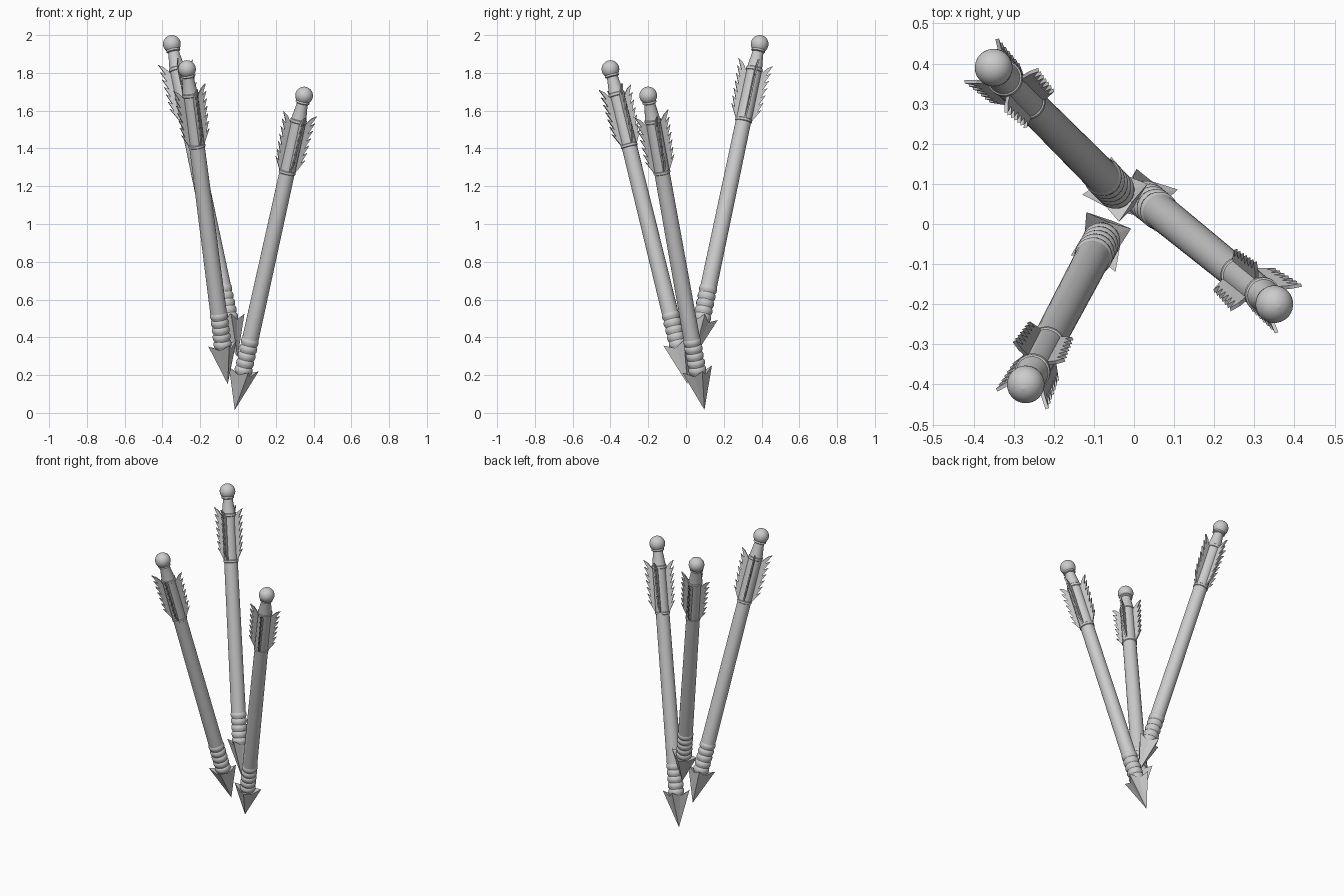
import bpy, bmesh
from math import cos, sin, pi, radians
from mathutils import Vector, Matrix

if "Cube" in bpy.data.objects:
    bpy.data.objects.remove(bpy.data.objects["Cube"])

LENGTH = 1.73  # tip to centre of end ball


def make_object(name, bm, matrix, smooth):
    bmesh.ops.recalc_face_normals(bm, faces=bm.faces)
    me = bpy.data.meshes.new(name)
    bm.to_mesh(me)
    bm.free()
    ob = bpy.data.objects.new(name, me)
    bpy.context.collection.objects.link(ob)
    ob.matrix_world = matrix
    if smooth:
        bpy.ops.object.select_all(action='DESELECT')
        ob.select_set(True)
        bpy.context.view_layer.objects.active = ob
        bpy.ops.object.shade_smooth_by_angle(angle=radians(35))
    return ob


def lathe(profile, sides=32):
    """Revolve (radius, height) points about the arrow axis."""
    bm = bmesh.new()
    rings = [[bm.verts.new((r * cos(2 * pi * i / sides), r * sin(2 * pi * i / sides), h))
              for i in range(sides)] for r, h in profile]
    for a, b in zip(rings, rings[1:]):
        for i in range(sides):
            j = (i + 1) % sides
            bm.faces.new((a[i], a[j], b[j], b[i]))
    bm.faces.new(rings[0])
    bm.faces.new(rings[-1])
    return bm


def head():
    """Four-cornered point with swept-back barbs."""
    bm = bmesh.new()
    tip = bm.verts.new((0, 0, 0))
    back = bm.verts.new((0, 0, 0.18))
    rim = []
    for i in range(8):
        r, h = (0.084, 0.225) if i % 2 == 0 else (0.047, 0.195)
        rim.append(bm.verts.new((r * cos(i * pi / 4), r * sin(i * pi / 4), h)))
    for i in range(8):
        j = (i + 1) % 8
        bm.faces.new((tip, rim[i], rim[j]))
        bm.faces.new((back, rim[j], rim[i]))
    return bm


def feathers(teeth=7, thick=0.009):
    """Four serrated vanes around the shaft."""
    bm = bmesh.new()
    outline = [(0.03, 1.31), (0.045, 1.315)]
    for i in range(teeth):
        t = i / (teeth - 1)
        h = 1.385 + 0.245 * t
        outline.append((0.083 + 0.012 * t, h))
        outline.append((0.062 + 0.006 * t, h - 0.018))
    outline += [(0.04, 1.575), (0.03, 1.575)]
    for k in range(4):
        rot = Matrix.Rotation(k * pi / 2, 4, 'Z')
        a, b = [[bm.verts.new(rot @ Vector((r, y, h))) for r, h in outline]
                for y in (-thick / 2, thick / 2)]
        bm.faces.new(a)
        bm.faces.new(b[::-1])
        for i in range(len(a)):
            j = (i + 1) % len(a)
            bm.faces.new((a[i], a[j], b[j], b[i]))
    return bm


# Shaft with collars at both ends of the vanes and a tapering neck
shaft_profile = [(0.044, 0.38), (0.041, 1.30), (0.045, 1.303), (0.045, 1.315),
                 (0.041, 1.318), (0.040, 1.58), (0.044, 1.583), (0.044, 1.597),
                 (0.040, 1.60), (0.030, 1.675), (0.030, 1.72)]

# Bulging cord windings behind the head
binding_profile = [(0.036, 0.175)]
for n in range(5):
    base = 0.2 + n * 0.039
    binding_profile += [(0.041, base), (0.046, base + 0.008), (0.048, base + 0.0195),
                        (0.046, base + 0.031), (0.041, base + 0.038)]

# Ball with a small rim under it
ball_profile = [(0.030, 1.685), (0.038, 1.69)]
for n in range(12):
    a = radians(-40 + n * 11.7)
    ball_profile.append((0.047 * cos(a), LENGTH + 0.047 * sin(a)))
ball_profile.append((0.001, LENGTH + 0.047))

# label, tip, ball centre, twist about the axis
arrows = [("right", (-0.02, 0.10, 0.003), (0.35, -0.20, 1.68), 17),
          ("left", (-0.055, 0.007, 0.157), (-0.27, -0.40, 1.82), 26),
          ("back", (-0.003, 0.042, 0.298), (-0.35, 0.39, 1.953), 7)]

for label, tip, end, twist in arrows:
    tip, end = Vector(tip), Vector(end)
    z = (end - tip).normalized()
    x = Vector((cos(radians(twist)), sin(radians(twist)), 0))
    x = (x - z * x.dot(z)).normalized()
    y = z.cross(x)
    m = Matrix((x, y, z)).transposed().to_4x4()
    m.translation = end - z * LENGTH
    make_object(label + "_arrow_head", head(), m, False)
    make_object(label + "_arrow_binding", lathe(binding_profile), m, True)
    make_object(label + "_arrow_shaft", lathe(shaft_profile), m, True)
    make_object(label + "_arrow_feathers", feathers(), m, False)
    make_object(label + "_arrow_end_ball", lathe(ball_profile), m, True)
